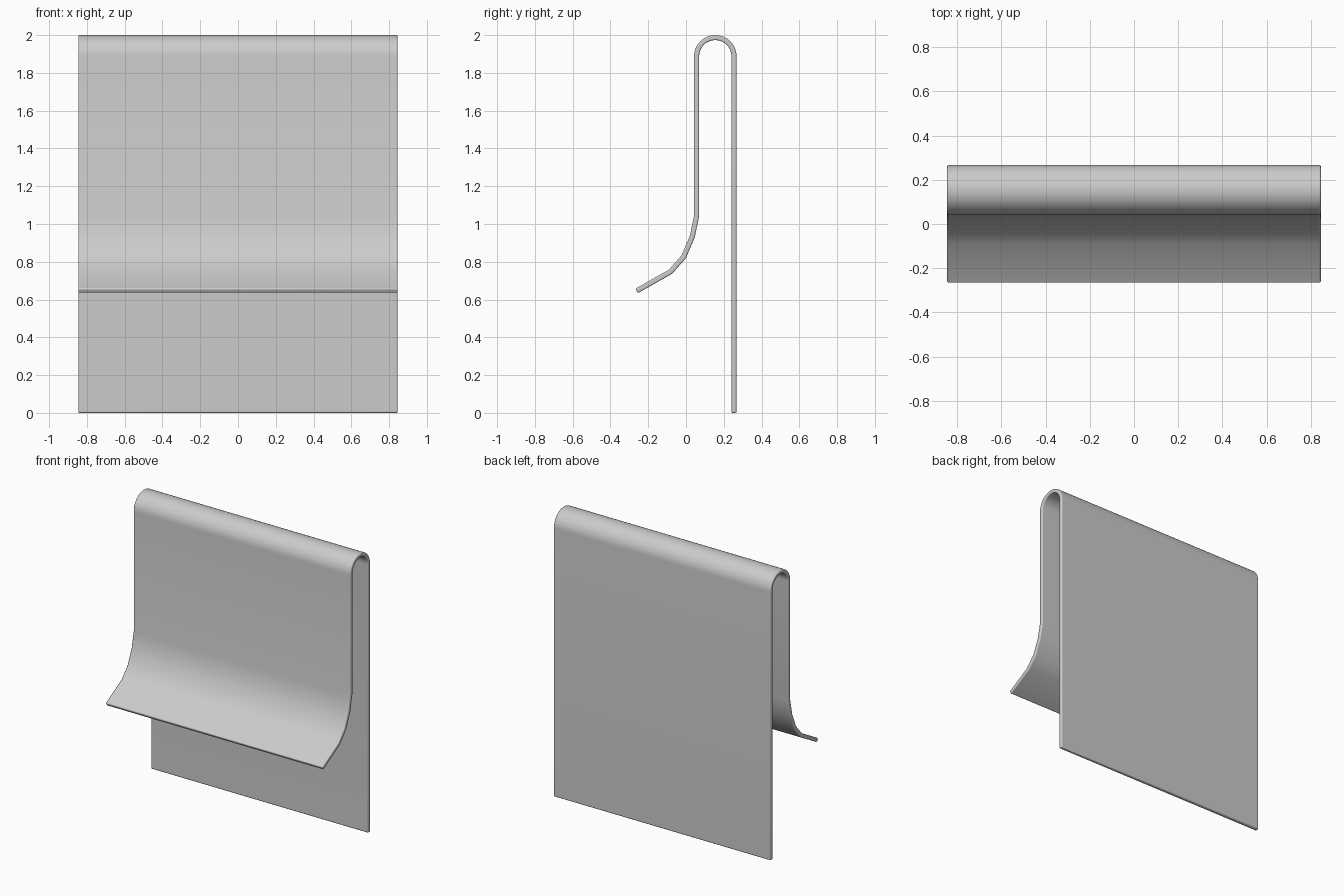
import bpy, bmesh, math
from mathutils import Vector

cube = bpy.data.objects.get("Cube")
if cube:
    bpy.data.objects.remove(cube, do_unlink=True)

WIDTH, THICK = 1.69, 0.027
BACK_Y, RADIUS, BEND_Z = 0.254, 0.099, 1.888
ARC_STEPS = 20


def material(name, colour):
    mat = bpy.data.materials.new(name)
    mat.use_nodes = True
    mat.diffuse_color = colour
    mat.node_tree.nodes["Principled BSDF"].inputs["Base Color"].default_value = colour
    return mat


def offset(path, distance):
    """Shift a (y, z) path sideways, with mitred corners."""
    result = []
    for i, p in enumerate(path):
        dirs = []
        if i > 0:
            dirs.append((p - path[i - 1]).normalized())
        if i < len(path) - 1:
            dirs.append((path[i + 1] - p).normalized())
        normals = [Vector((-d.y, d.x)) for d in dirs]
        mitre = sum(normals, Vector((0, 0))).normalized()
        result.append(p + mitre * distance / mitre.dot(normals[0]))
    return result


# Centre line: back leg, round top fold, front leg, flared lip
path = [Vector((BACK_Y, 0))]
for i in range(ARC_STEPS + 1):
    a = math.pi * i / ARC_STEPS
    path.append(Vector((BACK_Y - RADIUS + RADIUS * math.cos(a),
                        BEND_Z + RADIUS * math.sin(a))))
path += [Vector(p) for p in ((0.056, 1.042), (0.033, 0.932), (-0.012, 0.827),
                             (-0.081, 0.748), (-0.261, 0.646))]

outline = offset(path, THICK / 2) + offset(path, -THICK / 2)[::-1]

# Bent sheet: the outline swept along x
bm = bmesh.new()
ends = [[bm.verts.new((x, p.x, p.y)) for p in outline]
        for x in (-WIDTH / 2, WIDTH / 2)]
n = len(outline)
for i in range(n):
    j = (i + 1) % n
    bm.faces.new((ends[0][i], ends[0][j], ends[1][j], ends[1][i]))
for ring in ends:  # rims as strips of quads
    for i in range(n // 2 - 1):
        bm.faces.new((ring[i], ring[i + 1], ring[n - 2 - i], ring[n - 1 - i]))
bmesh.ops.recalc_face_normals(bm, faces=bm.faces)

mesh = bpy.data.meshes.new("bent_sheet")
bm.to_mesh(mesh)
bm.free()
sheet = bpy.data.objects.new("bent_sheet", mesh)
bpy.context.collection.objects.link(sheet)
mesh.materials.append(material("plain grey", (0.6, 0.6, 0.6, 1)))

# Softly rounded rim
bevel = sheet.modifiers.new("rounded_rim", "BEVEL")
bevel.width = 0.007
bevel.segments = 3
bevel.limit_method = "ANGLE"
bevel.angle_limit = math.radians(60)

bpy.context.view_layer.objects.active = sheet
sheet.select_set(True)
bpy.ops.object.shade_smooth_by_angle(angle=math.radians(40))
